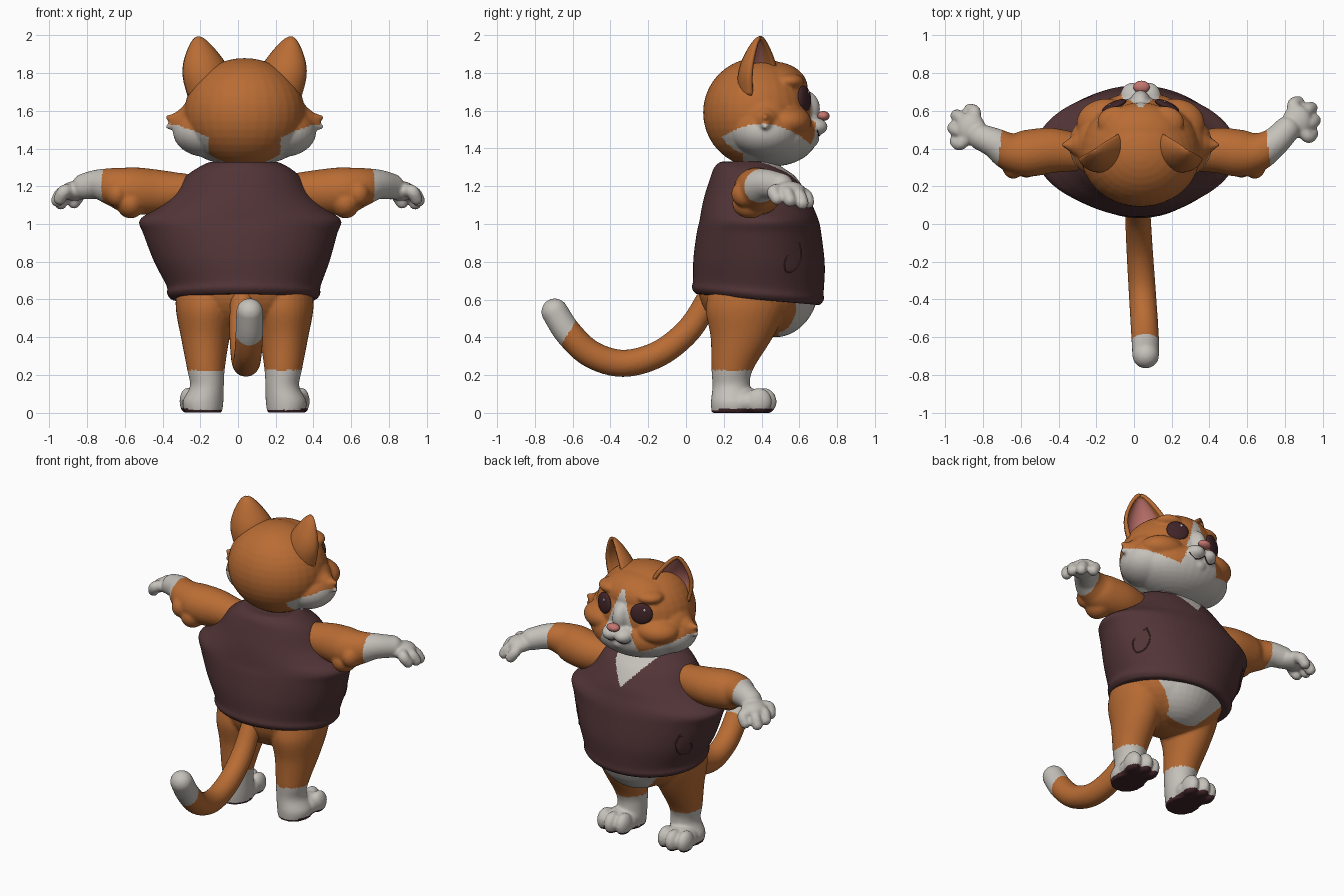
import bpy, bmesh
from math import sin, cos, pi, radians
from mathutils import Vector, Matrix

if "Cube" in bpy.data.objects:
    bpy.data.objects.remove(bpy.data.objects["Cube"])

CX = 0.035          # middle of the head and legs
SIDES = (-1, 1)


def material(name, rgb):
    m = bpy.data.materials.new(name)
    m.use_nodes = True
    m.diffuse_color = (*rgb, 1)
    bsdf = next(n for n in m.node_tree.nodes if n.type == 'BSDF_PRINCIPLED')
    bsdf.inputs["Base Color"].default_value = (*rgb, 1)
    bsdf.inputs["Roughness"].default_value = 0.8
    return m


ORANGE = material("orange fur", (0.485, 0.15, 0.034))
WHITE = material("white fur", (0.56, 0.53, 0.49))
MAROON = material("maroon cloth", (0.085, 0.035, 0.038))
DARK = material("dark brown", (0.052, 0.018, 0.022))
PINK = material("pink skin", (0.55, 0.18, 0.16))


# ---- helpers ----
def ball(bm, c, r, rot=None):
    rot = rot.to_matrix().to_4x4() if rot else Matrix()
    bmesh.ops.create_uvsphere(bm, u_segments=32, v_segments=20, radius=1,
                              matrix=Matrix.Translation(c) @ rot @ Matrix.Diagonal((*r, 1)))


def smooth_path(pts, n=6):
    """Curve through the points, using all their components."""
    p = [pts[0], *pts, pts[-1]]
    out = []
    for a, b, c, d in zip(p, p[1:], p[2:], p[3:]):
        for i in range(n):
            t = i / n
            out.append(tuple(f + 0.5 * t * (g - e + t * (2*e - 5*f + 4*g - h + t * (3*(f - g) + h - e)))
                             for e, f, g, h in zip(a, b, c, d)))
    return out + [pts[-1]]


def skin(bm, rings):
    rings = [[bm.verts.new(v) for v in ring] for ring in rings]
    for a, b in zip(rings, rings[1:]):
        for i in range(len(a)):
            j = (i + 1) % len(a)
            bm.faces.new((a[i], a[j], b[j], b[i]))
    bm.faces.new(rings[0][::-1])
    bm.faces.new(rings[-1])


def loft(bm, sections, sides=48):
    """Level ellipses (x, y, z, half width, half depth)."""
    angles = [2 * pi * i / sides for i in range(sides)]
    skin(bm, [[(x + rx * cos(a), y + ry * sin(a), z) for a in angles]
              for x, y, z, rx, ry in smooth_path(sections)])


def tube(bm, pts, sides=20):
    """Round limb through (x, y, z, radius) with rounded ends."""
    path = smooth_path(pts)
    pos = [Vector(p[:3]) for p in path]
    rings = []
    for i, p in enumerate(pos):
        q = (pos[min(i + 1, len(pos) - 1)] - pos[max(i - 1, 0)]).to_track_quat('Z', 'Y')
        rings.append([p + q @ Vector((cos(a), sin(a), 0)) * path[i][3]
                      for a in (2 * pi * k / sides for k in range(sides))])
    skin(bm, rings)
    for i in (0, -1):
        ball(bm, pos[i], [path[i][3]] * 3)


def make(name, bm, *mats):
    bmesh.ops.recalc_face_normals(bm, faces=bm.faces)
    me = bpy.data.meshes.new(name)
    bm.to_mesh(me)
    bm.free()
    ob = bpy.data.objects.new(name, me)
    bpy.context.scene.collection.objects.link(ob)
    for m in mats:
        me.materials.append(m)
    me.polygons.foreach_set("use_smooth", [True] * len(me.polygons))
    return ob


def fuse(name, bm, mats, rule, passes=5):
    """Melt the overlapping parts into one skin, then colour it by rule."""
    ob = make(name, bm)
    mod = ob.modifiers.new("melt", 'REMESH')
    mod.mode, mod.voxel_size = 'VOXEL', 0.009
    mod = ob.modifiers.new("soften", 'SMOOTH')
    mod.factor, mod.iterations = 0.5, passes
    dg = bpy.context.evaluated_depsgraph_get()
    me = bpy.data.meshes.new_from_object(ob.evaluated_get(dg))
    ob.modifiers.clear()
    ob.data = me
    me.materials.clear()
    for m in mats:
        me.materials.append(m)
    for p in me.polygons:
        p.use_smooth = True
        p.material_index = int(rule(p.center, p.normal))
    bpy.context.view_layer.update()
    return ob


# ---- head ----
bm = bmesh.new()
ball(bm, (CX, 0.38, 1.59), (0.32, 0.29, 0.29))
ball(bm, (CX, 0.46, 1.475), (0.325, 0.24, 0.17))
ball(bm, (CX, 0.46, 1.72), (0.23, 0.185, 0.14))
ball(bm, (CX, 0.62, 1.61), (0.06, 0.09, 0.1))
ball(bm, (CX, 0.64, 1.45), (0.065, 0.065, 0.05))
for s in SIDES:
    ball(bm, (CX + s * 0.045, 0.67, 1.515), (0.065, 0.08, 0.05))
    ball(bm, (CX + s * 0.18, 0.53, 1.54), (0.16, 0.135, 0.09))
    ball(bm, (CX + s * 0.13, 0.54, 1.755), (0.1, 0.085, 0.045))
    ball(bm, (CX + s * 0.2, 0.42, 1.49), (0.18, 0.18, 0.135))
    for tip_z in (1.565, 1.515):
        tube(bm, [(CX + s * 0.2, 0.42, 1.545, 0.15), (CX + s * 0.32, 0.42, 1.545, 0.075),
                  (CX + s * 0.405, 0.42, tip_z, 0.014)])


def head_colour(c, n):
    dx = abs(c.x - CX)
    nape = c.y < 0.3 and dx < 0.19
    jaw = c.y > 0.13 and c.z < 1.53 - 1.6 * (c.y - 0.4) ** 2 and not nape
    blaze = c.y > 0.5 and c.z < 1.79 and dx < 0.01 + (1.79 - c.z) * 0.36
    return jaw or blaze


head = fuse("head", bm, (ORANGE, WHITE), head_colour)


def on_surface(ob, origin, direction):
    hit, loc, normal, _ = ob.ray_cast(Vector(origin), Vector(direction))
    return (loc, normal) if hit else (Vector(origin), -Vector(direction))


# ---- eyes, nose and mouth ----
for s, side in zip(SIDES, ("right", "left")):
    loc, _ = on_surface(head, (CX + s * 0.14, 2, 1.665), (0, -1, 0))
    q = Vector((s * 0.45, 1, 0.1)).to_track_quat('Z', 'Y')
    bm = bmesh.new()
    ball(bm, loc, (0.07, 0.068, 0.022), q)
    make(side + "_eye", bm, DARK)
    bm = bmesh.new()
    ball(bm, loc + q @ Vector((0.02, 0.03, 0.018)), (0.008, 0.01, 0.005), q)
    make(side + "_eye_glint", bm, WHITE)
    bm = bmesh.new()
    line = [on_surface(head, (CX + s * 0.1 * t, 2, 1.495 - 0.03 * sin(pi * t)), (0, -1, 0))[0]
            for t in (0, 0.25, 0.5, 0.75, 1)]
    tube(bm, [(*p, 0.003) for p in line], 8)
    make(side + "_mouth_line", bm, DARK)

bm = bmesh.new()
ball(bm, (CX + 0.005, 0.727, 1.572), (0.044, 0.033, 0.026))
make("nose", bm, PINK)

# ---- ears: deep curved shells, pink inside an orange rim ----
for s, side in zip(SIDES, ("right", "left")):
    bm = bmesh.new()
    wide, back = Vector((s * 0.85, -0.53, 0)), Vector((-s * 0.53, -0.85, 0))
    base, tip = Vector((CX + s * 0.18, 0.4, 1.68)), Vector((CX + s * 0.245, 0.395, 1.995))
    rows = []
    for w, t in smooth_path([(0.135, 0), (0.14, 0.3), (0.12, 0.55), (0.075, 0.8), (0.035, 0.95), (0.008, 1)], 4):
        rows.append([bm.verts.new(base.lerp(tip, t) + wide * w * sin(a) + back * w * 0.85 * cos(a))
                     for a in (radians(-100 + 12.5 * k) for k in range(17))])
    for r, (a, b) in enumerate(zip(rows, rows[1:])):
        for k in range(16):
            f = bm.faces.new((a[k], a[k + 1], b[k + 1], b[k]))
            f.material_index = 0 if 2 < k < 13 and r < 16 else 2
    ear = make(side + "_ear", bm, ORANGE, PINK, ORANGE, ORANGE)
    # turn the outer face to the back
    if ear.data.polygons[len(ear.data.polygons) // 2 + 8].normal.dot(back) < 0:
        ear.data.flip_normals()
    mod = ear.modifiers.new("thickness", 'SOLIDIFY')
    mod.thickness, mod.offset, mod.material_offset = 0.022, -1, 1

# ---- legs, hips and belly ----
bm = bmesh.new()
ball(bm, (CX, 0.38, 0.66), (0.36, 0.315, 0.26))
ball(bm, (CX, 0.47, 0.68), (0.28, 0.235, 0.28))
for s in SIDES:
    loft(bm, [(CX + s * x, y, z, rx, ry) for x, y, z, rx, ry in (
        (0.22, 0.25, 0.0, 0.1, 0.115), (0.22, 0.25, 0.06, 0.108, 0.118), (0.2, 0.24, 0.14, 0.09, 0.1),
        (0.205, 0.245, 0.23, 0.1, 0.11), (0.208, 0.295, 0.4, 0.13, 0.165),
        (0.2, 0.32, 0.55, 0.165, 0.215), (0.18, 0.35, 0.68, 0.18, 0.22))], 32)
    ball(bm, (CX + s * 0.225, 0.33, 0.055), (0.11, 0.11, 0.075))
    for off, reach in ((-0.07, 0.39), (0, 0.41), (0.07, 0.385)):
        ball(bm, (CX + s * (0.23 + off), reach, 0.06), (0.045, 0.07, 0.072))
for v in bm.verts:
    v.co.z = max(v.co.z, 0)


def body_colour(c, n):
    if c.z < 0.022 and n.z < -0.2:
        return 2
    belly = c.y > 0.49 and abs(c.x - CX) < 0.09 + (c.z - 0.4) * 0.9
    return c.z < 0.225 or (belly and c.z > 0.38)


fuse("legs_and_belly", bm, (ORANGE, WHITE, DARK), body_colour)

# ---- vest with an open V neck ----
bm = bmesh.new()
loft(bm, [(0.03, 0.38, 0.6, 0.385, 0.33), (0.03, 0.38, 0.63, 0.408, 0.35), (0.03, 0.383, 0.67, 0.408, 0.346),
          (0.02, 0.387, 0.8, 0.465, 0.348), (0.012, 0.387, 0.95, 0.515, 0.33), (0.012, 0.387, 1.02, 0.535, 0.315),
          (0.015, 0.38, 1.08, 0.455, 0.298), (0.02, 0.373, 1.15, 0.375, 0.275), (0.025, 0.355, 1.25, 0.305, 0.225),
          (0.03, 0.33, 1.3, 0.24, 0.18), (0.03, 0.33, 1.33, 0.18, 0.15)], 64)
for v in bm.verts:
    v.co.z -= 0.09 * (v.co.y - 0.38) * min(1, max(0, (1 - v.co.z) / 0.35))
vest = fuse("vest", bm, (MAROON, WHITE),
            lambda c, n: c.y > 0.4 and c.z > 1.135 and abs(c.x - CX) < (c.z - 1.135) * 0.85, 6)

# side pocket edges
for s, side in zip(SIDES, ("right", "left")):
    bm = bmesh.new()
    pocket = [on_surface(vest, (s * 2, y, z), (-s, 0, 0))[0]
              for y, z in ((0.6, 0.9), (0.53, 0.82), (0.53, 0.75), (0.58, 0.76), (0.61, 0.83), (0.6, 0.9))]
    tube(bm, [(*p, 0.004) for p in pocket], 8)
    make(side + "_pocket_edge", bm, MAROON)

# ---- arms and paws ----
for s, side, turn in ((-1, "right", -0.015), (1, "left", 0.025)):
    bm = bmesh.new()
    tube(bm, [(s * 0.3, 0.38, 1.17, 0.1), (s * 0.44, 0.39, 1.17, 0.12), (s * 0.57, 0.375, 1.178, 0.124),
              (s * 0.66, 0.385, 1.197, 0.103), (s * 0.74, 0.43, 1.21, 0.08),
              (s * 0.81, 0.475 + turn, 1.2, 0.07)], 28)
    # fur tuft at the elbow
    ball(bm, (s * 0.57, 0.34, 1.11), (0.075, 0.095, 0.08))
    ball(bm, (s * 0.64, 0.31, 1.16), (0.06, 0.07, 0.07))
    ball(bm, (s * 0.865, 0.52 + turn, 1.175), (0.078, 0.088, 0.052))
    for x, y, z in ((0.945, 0.455, 1.135), (0.958, 0.525, 1.125), (0.94, 0.59, 1.11), (0.87, 0.62, 1.115)):
        tube(bm, [(s * 0.86, 0.52 + turn, 1.175, 0.037), (s * (x - 0.025), y - 0.015 + turn, z + 0.04, 0.035),
                  (s * x, y + turn, z, 0.034)], 14)
    fuse(side + "_arm", bm, (ORANGE, WHITE), lambda c, n: abs(c.x) > 0.71 - 0.12 * (c.y - 0.42))

# ---- tail ----
bm = bmesh.new()
tube(bm, [(0.02, 0.12, 0.61, 0.062), (0.022, 0.02, 0.445, 0.068), (0.03, -0.14, 0.315, 0.07),
          (0.042, -0.33, 0.262, 0.072), (0.053, -0.5, 0.31, 0.073), (0.06, -0.62, 0.42, 0.073),
          (0.062, -0.695, 0.535, 0.071)], 28)
fuse("tail", bm, (ORANGE, WHITE), lambda c, n: c.y < -0.57 + 0.6 * (c.z - 0.51))
